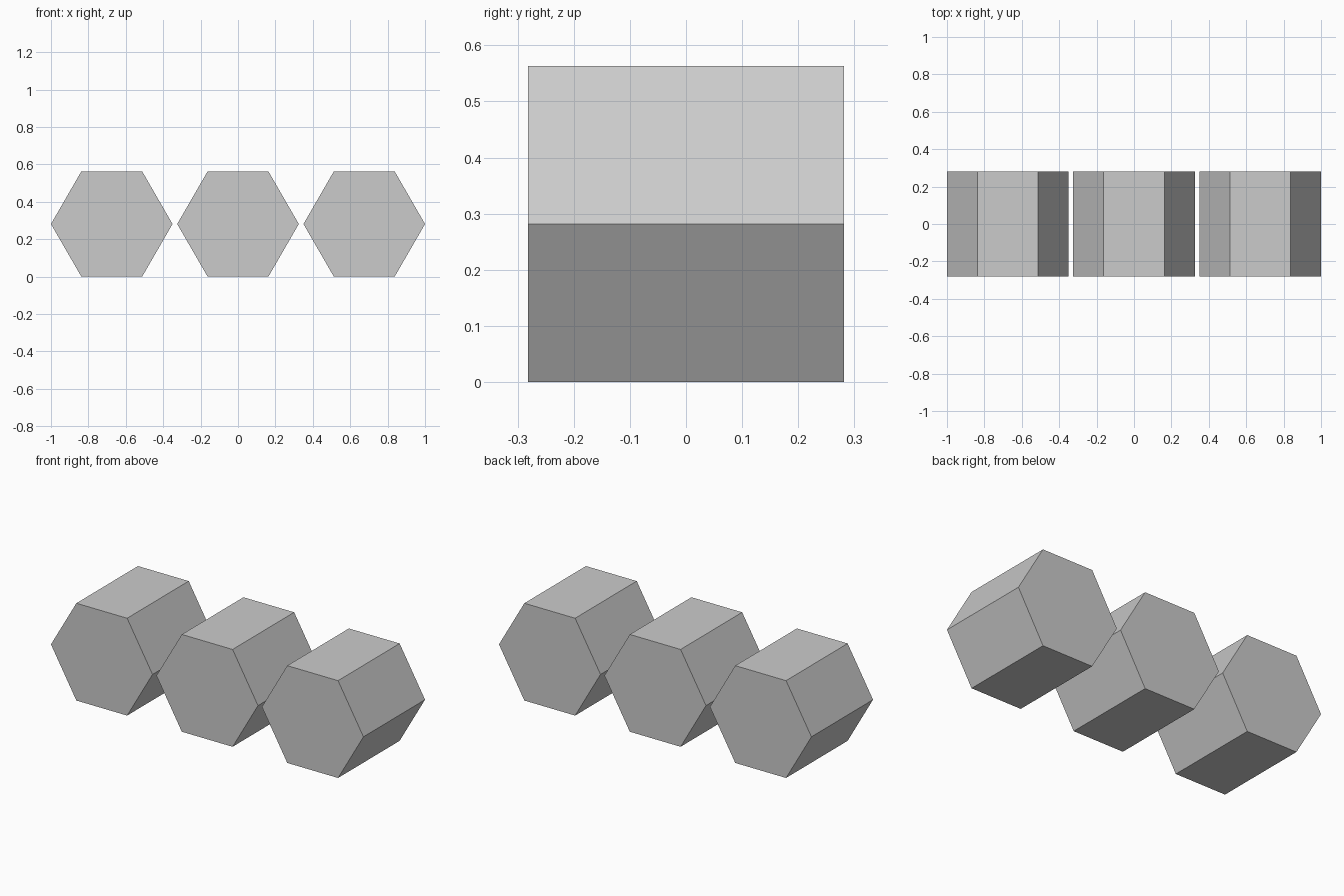
import bpy, bmesh, math

if "Cube" in bpy.data.objects:
    bpy.data.objects.remove(bpy.data.objects["Cube"])

RADIUS = 0.325                      # corner radius of each hexagon
HALF = RADIUS * math.sqrt(3) / 2    # half height, also half depth
SPACING = 1.0 - RADIUS              # distance between cell centres


def hex_prism(name, x):
    """Hexagonal prism along y, resting on a flat side, corners at left and right."""
    bm = bmesh.new()
    ring = [bm.verts.new((RADIUS * math.cos(i * math.pi / 3), -HALF,
                          RADIUS * math.sin(i * math.pi / 3))) for i in range(6)]
    front = bm.faces.new(ring)
    back = bmesh.ops.extrude_face_region(bm, geom=[front], use_keep_orig=True)
    moved = [g for g in back["geom"] if isinstance(g, bmesh.types.BMVert)]
    bmesh.ops.translate(bm, verts=moved, vec=(0, 2 * HALF, 0))
    bmesh.ops.recalc_face_normals(bm, faces=bm.faces)
    mesh = bpy.data.meshes.new(name)
    bm.to_mesh(mesh)
    bm.free()
    obj = bpy.data.objects.new(name, mesh)
    obj.location = (x, 0, HALF)
    bpy.context.collection.objects.link(obj)


# Row of three hexagonal blocks
for name, side in (("left_hex_block", -1), ("middle_hex_block", 0), ("right_hex_block", 1)):
    hex_prism(name, side * SPACING)
